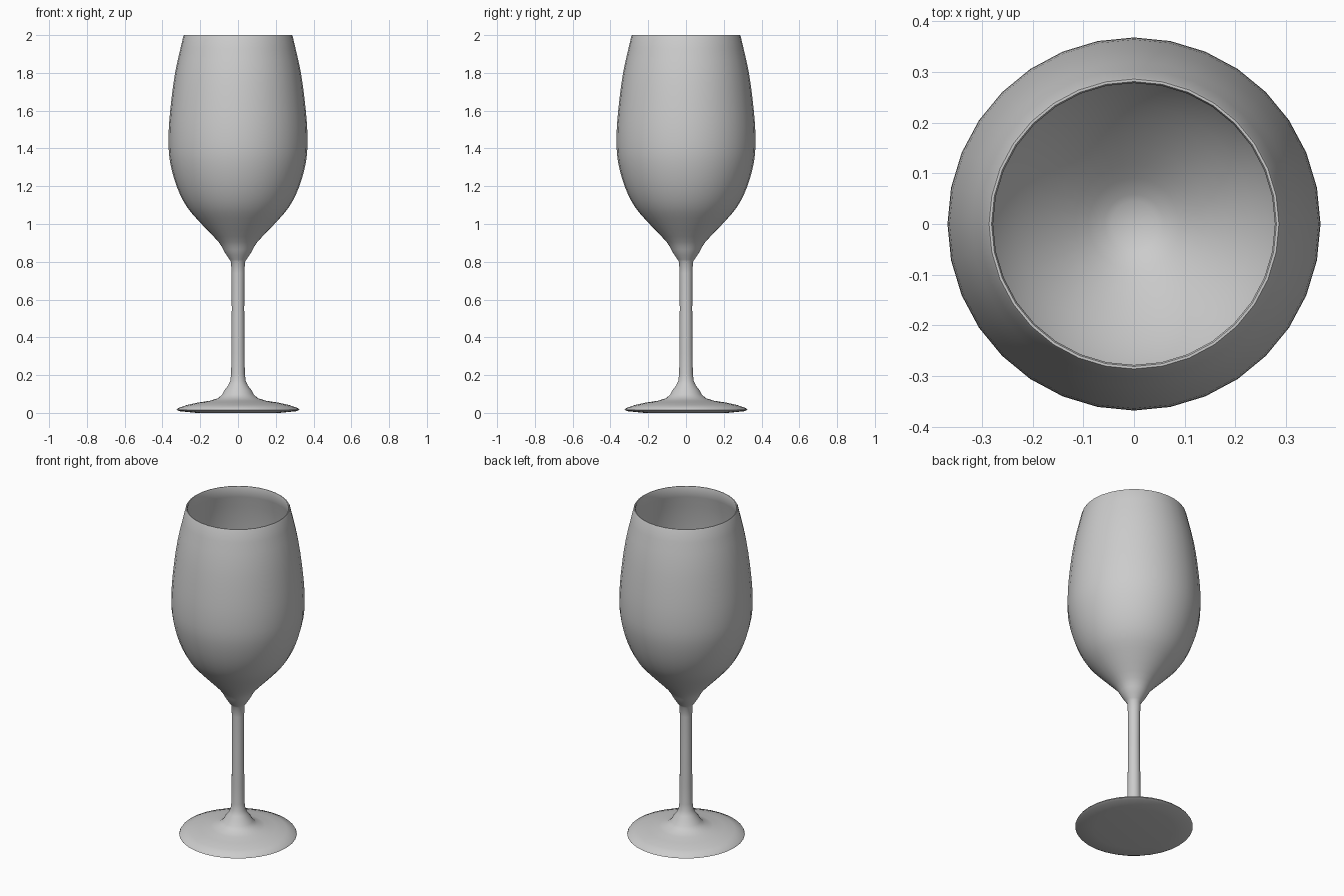
import bpy, bmesh, math
from mathutils import Vector

if "Cube" in bpy.data.objects:
    bpy.data.objects.remove(bpy.data.objects["Cube"])

SIDES = 32


def smooth_path(pts, steps=3):
    """Catmull-Rom curve through (radius, height) points."""
    p = [Vector(q) for q in pts]
    p = [2 * p[0] - p[1]] + p + [2 * p[-1] - p[-2]]
    out = []
    for a, b, c, d in zip(p, p[1:], p[2:], p[3:]):
        for i in range(steps):
            t = i / steps
            out.append(0.5 * (2 * b + (c - a) * t + (2 * a - 5 * b + 4 * c - d) * t * t
                              + (3 * b - a - 3 * c + d) * t ** 3))
    return out + [p[-2]]


def lathe(name, profile):
    """Revolve an axis-to-axis profile around z."""
    bm = bmesh.new()
    verts = [bm.verts.new((r, 0, z)) for r, z in profile]
    edges = [bm.edges.new(e) for e in zip(verts, verts[1:])]
    bmesh.ops.spin(bm, geom=verts + edges, cent=(0, 0, 0), axis=(0, 0, 1),
                   angle=2 * math.pi, steps=SIDES, use_merge=True)
    bmesh.ops.remove_doubles(bm, verts=bm.verts, dist=1e-4)
    bmesh.ops.recalc_face_normals(bm, faces=bm.faces)
    me = bpy.data.meshes.new(name)
    bm.to_mesh(me)
    bm.free()
    ob = bpy.data.objects.new(name, me)
    bpy.context.collection.objects.link(ob)
    bpy.context.view_layer.objects.active = ob
    ob.select_set(True)
    bpy.ops.object.shade_smooth_by_angle(angle=math.radians(50))
    ob.select_set(False)
    return ob


# Foot: flat underside, thin rim and concave upper surface
foot = [(0, 0.005), (0.22, 0.005), (0.31, 0.009), (0.325, 0.016), (0.32, 0.024),
        (0.27, 0.042), (0.21, 0.055), (0.15, 0.064), (0.105, 0.078),
        (0.083, 0.098), (0.072, 0.12), (0.052, 0.145), (0.041, 0.17)]
foot[0], foot[1] = (0, 0), (0.22, 0)

# Stem up to the small collar below the bowl
stem = [(0.036, 0.21), (0.035, 0.32), (0.033, 0.55), (0.034, 0.74), (0.037, 0.80)]

# Bowl outside and inside walls
outer = smooth_path([(0.045, 0.812), (0.07, 0.85), (0.103, 0.905), (0.193, 1.0),
                     (0.27, 1.09), (0.325, 1.2), (0.36, 1.33), (0.368, 1.45),
                     (0.359, 1.6), (0.333, 1.8), (0.29, 1.992)])
rim = [(0.286, 2.0), (0.281, 2.0)]
inner = smooth_path([(0.278, 1.994), (0.321, 1.8), (0.347, 1.6), (0.356, 1.45),
                     (0.348, 1.33), (0.313, 1.2), (0.258, 1.1), (0.18, 1.008),
                     (0.09, 0.925), (0.045, 0.897)])

lathe("wine_glass", foot + stem + list(outer) + rim + list(inner) + [(0, 0.89)])
